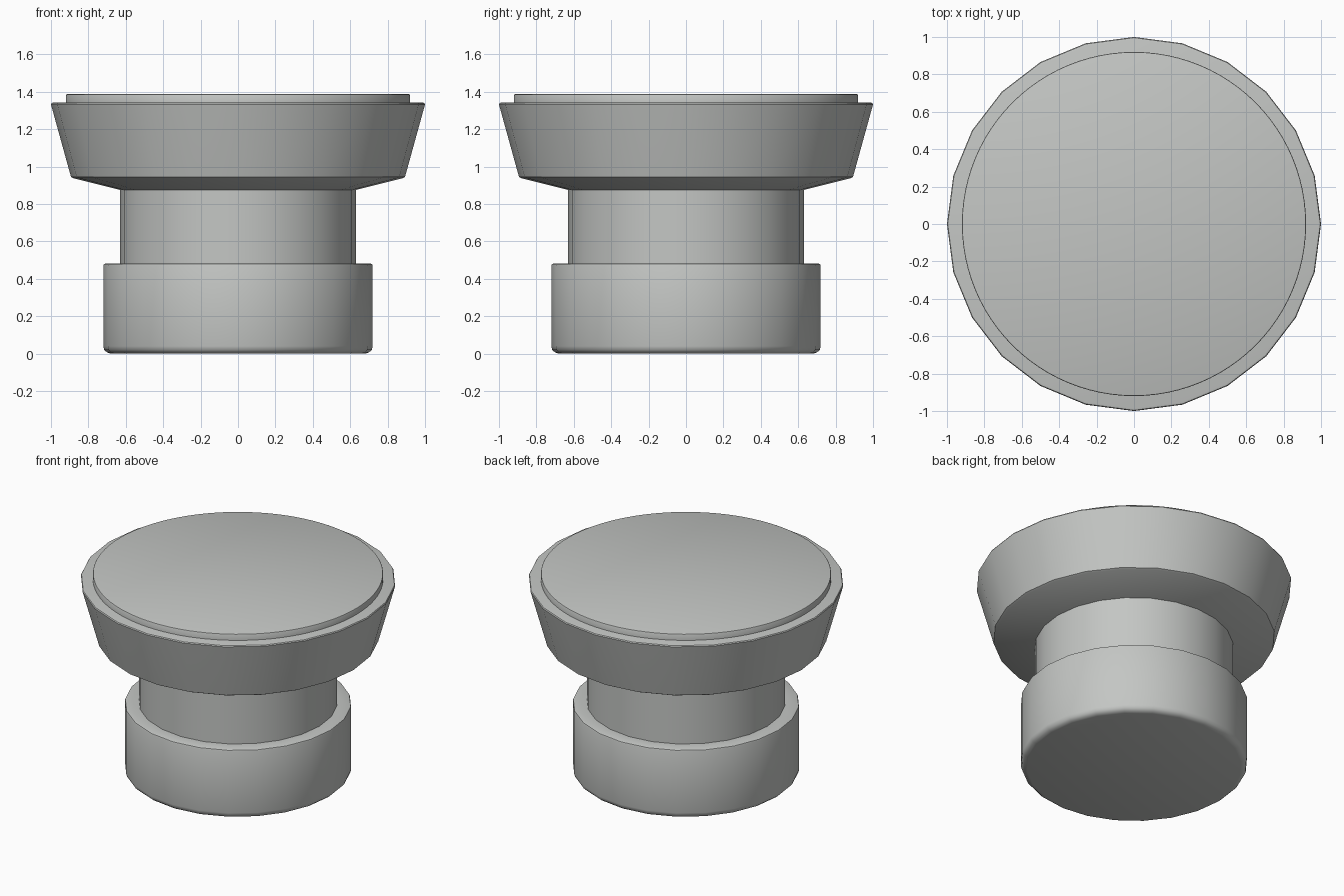
import bpy, bmesh, math

if "Cube" in bpy.data.objects:
    bpy.data.objects.remove(bpy.data.objects["Cube"])

grey = bpy.data.materials.new("warm_grey")
grey.diffuse_color = (0.55, 0.565, 0.55, 1)
grey.use_nodes = True
grey.node_tree.nodes["Principled BSDF"].inputs["Base Color"].default_value = grey.diffuse_color


def lathe(name, profile, sides):
    """Revolve (radius, z) points, listed bottom to top, and cap both ends."""
    bm = bmesh.new()
    rings = []
    for r, z in profile:
        rings.append([bm.verts.new((r * math.cos(2 * math.pi * i / sides),
                                    r * math.sin(2 * math.pi * i / sides), z))
                      for i in range(sides)])
    for a, b in zip(rings, rings[1:]):
        for i in range(sides):
            j = (i + 1) % sides
            bm.faces.new((a[i], a[j], b[j], b[i]))
    bm.faces.new(rings[0][::-1])
    bm.faces.new(rings[-1])
    mesh = bpy.data.meshes.new(name)
    bm.to_mesh(mesh)
    bm.free()
    mesh.materials.append(grey)
    obj = bpy.data.objects.new(name, mesh)
    bpy.context.collection.objects.link(obj)
    bpy.ops.object.select_all(action='DESELECT')
    obj.select_set(True)
    bpy.context.view_layer.objects.active = obj
    bpy.ops.object.shade_smooth_by_angle(angle=math.radians(35))
    return obj


# Stem and flared head: foot, narrow neck, cone underside, flared rim
lathe("knob_body", [
    (0.68, 0.0), (0.70, 0.006), (0.715, 0.02), (0.72, 0.04),
    (0.72, 0.47), (0.717, 0.478), (0.708, 0.482),
    (0.63, 0.482), (0.63, 0.875),
    (0.88, 0.938), (0.893, 0.945),
    (0.998, 1.325), (1.0, 1.333), (0.996, 1.340), (0.985, 1.343),
], 24)

# Smooth round cap disc set on the head
lathe("cap_disc", [(0.92, 1.335), (0.92, 1.381), (0.918, 1.385), (0.913, 1.387)], 96)
